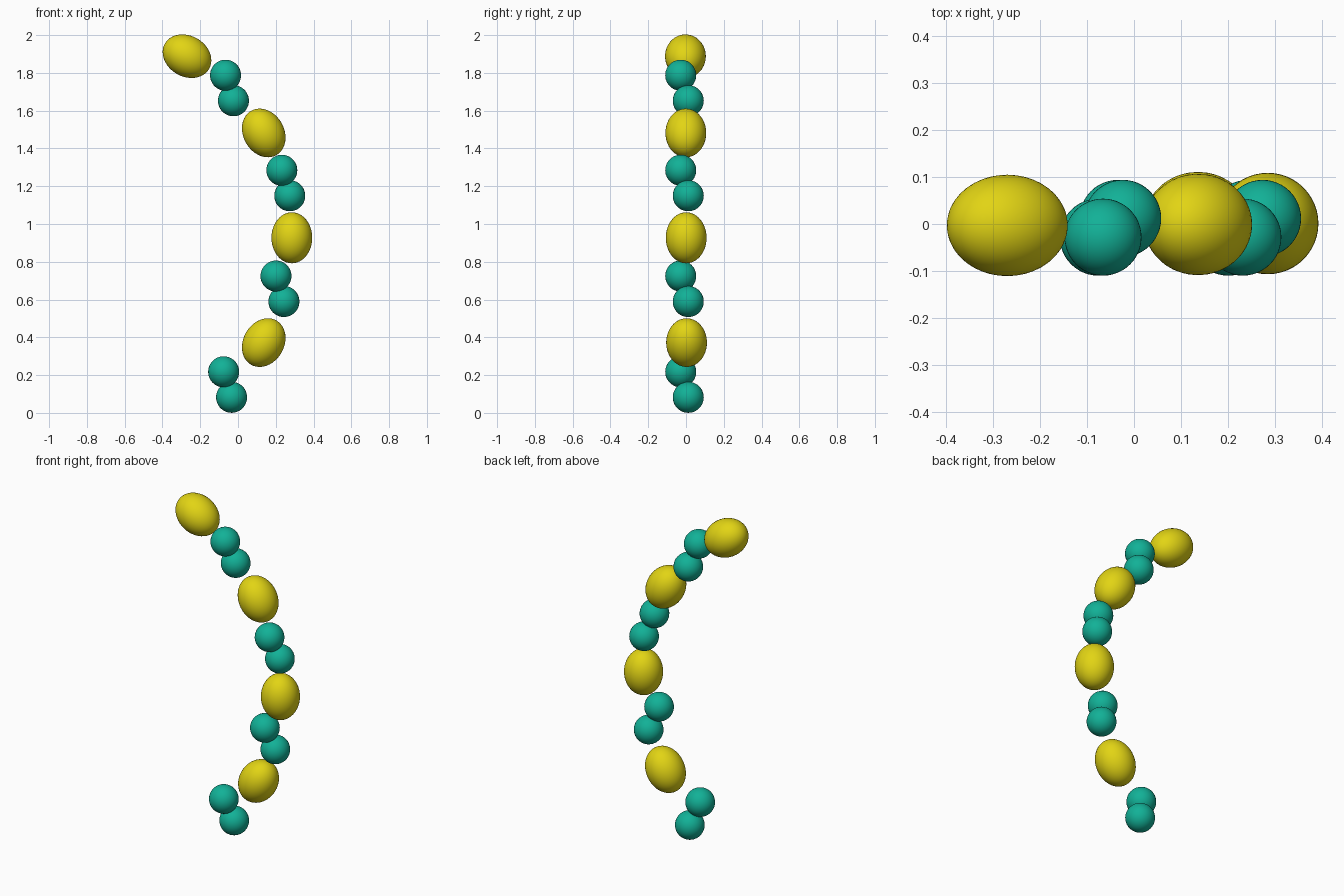
import bpy, math

if "Cube" in bpy.data.objects:
    bpy.data.objects.remove(bpy.data.objects["Cube"])

def material(name, rgb):
    m = bpy.data.materials.new(name)
    m.diffuse_color = (*rgb, 1)
    m.use_nodes = True
    m.node_tree.nodes["Principled BSDF"].inputs["Base Color"].default_value = m.diffuse_color
    return m

yellow = material("yellow", (0.76, 0.66, 0.007))
teal = material("teal", (0.006, 0.44, 0.31))

def ball(name, loc, radii, mat, tilt=0.0):
    bpy.ops.mesh.primitive_uv_sphere_add(segments=48, ring_count=24, radius=1,
                                         location=loc, rotation=(0, tilt, 0))
    ob = bpy.context.object
    ob.name = name
    ob.scale = radii
    ob.data.materials.append(mat)
    bpy.ops.object.shade_smooth()
    return ob

# Large egg-shaped beads, aligned with a circular arc
R, CX, CZ = 1.11, -0.825, 0.927
for i, deg in enumerate((-30, 0, 30, 60)):
    t = math.radians(deg)
    ball(f"large_bead_{i + 1}",
         (CX + R * math.cos(t), 0.003 - 0.002 * i, CZ + R * math.sin(t)),
         (0.108, 0.108, 0.135), yellow, -t)

# Pairs of small round beads between the large ones
for i, (x, z) in enumerate(((-0.055, 0.150), (0.222, 0.657), (0.253, 1.217), (-0.045, 1.720))):
    for part, s in (("lower", 1), ("upper", -1)):
        ball(f"small_bead_{part}_{i + 1}",
             (x + 0.021 * s, -0.008 + 0.02 * s, z - 0.0675 * s),
             (0.082, 0.082, 0.082), teal)
